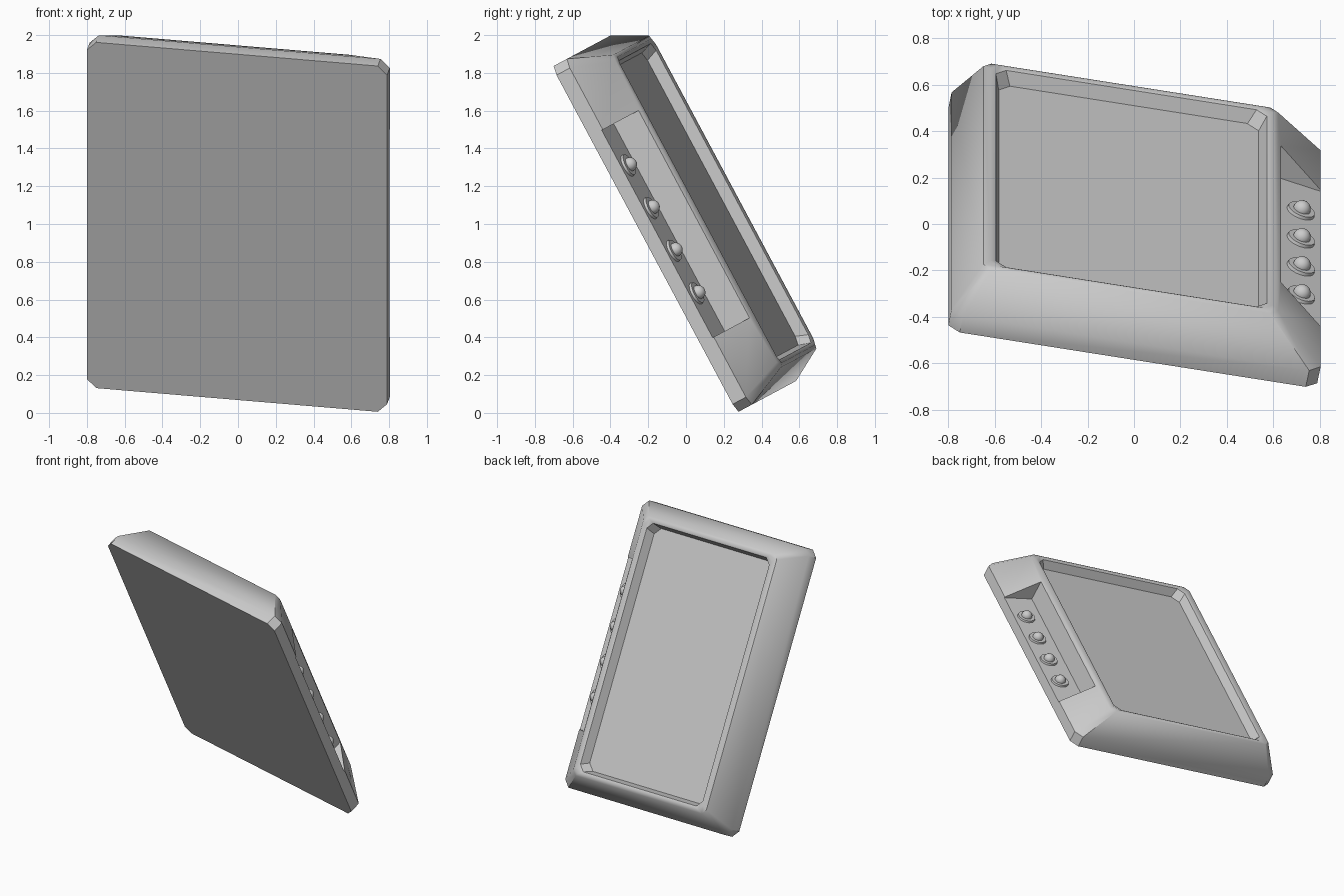
import bpy, bmesh
from math import radians
from mathutils import Matrix

cube = bpy.data.objects.get("Cube")
if cube:
    bpy.data.objects.remove(cube, do_unlink=True)

grey = bpy.data.materials.new("light_grey")
grey.use_nodes = True
grey.diffuse_color = (0.6, 0.6, 0.6, 1)
grey.node_tree.nodes["Principled BSDF"].inputs["Base Color"].default_value = (0.6, 0.6, 0.6, 1)

# Leaning pose of the whole device; parts are built lying flat with the screen up
POSE = (Matrix.Rotation(radians(180), 4, 'Z') @ Matrix.Rotation(radians(61.85), 4, 'X')
        @ Matrix.Rotation(radians(-10.1), 4, 'Y'))


def finish(name, bm, angle=40):
    bmesh.ops.recalc_face_normals(bm, faces=bm.faces)
    mesh = bpy.data.meshes.new(name)
    bm.to_mesh(mesh)
    bm.free()
    mesh.materials.append(grey)
    ob = bpy.data.objects.new(name, mesh)
    bpy.context.collection.objects.link(ob)
    ob.matrix_world = POSE
    smooth(ob, angle)
    return ob


def smooth(ob, angle):
    bpy.ops.object.select_all(action='DESELECT')
    ob.select_set(True)
    bpy.context.view_layer.objects.active = ob
    bpy.ops.object.shade_smooth_by_angle(angle=radians(angle))


def ring(x0, x1, y0, y1, z, cut):
    """Rectangle with clipped corners."""
    return [(x0 + cut, y0, z), (x1 - cut, y0, z), (x1, y0 + cut, z), (x1, y1 - cut, z),
            (x1 - cut, y1, z), (x0 + cut, y1, z), (x0, y1 - cut, z), (x0, y0 + cut, z)]


def loft(rings):
    bm = bmesh.new()
    loops = [[bm.verts.new(p) for p in r] for r in rings]
    for a, b in zip(loops, loops[1:]):
        for i in range(len(a)):
            j = (i + 1) % len(a)
            bm.faces.new((a[i], a[j], b[j], b[i]))
    bm.faces.new(loops[0][::-1])
    bm.faces.new(loops[-1])
    return bm


# Casing: flat back, short rim, sloping sides, rounded crest, screen well
casing = finish("casing", loft([
    ring(-0.735, 0.879, -0.126, 1.95, 0.374, 0.05),
    ring(-0.735, 0.879, -0.126, 1.95, 0.455, 0.05),
    ring(-0.515, 0.775, -0.025, 1.853, 0.65, 0.035),
    ring(-0.49, 0.745, -0.005, 1.833, 0.66, 0.04),
    ring(-0.465, 0.72, 0.015, 1.812, 0.65, 0.045),
    ring(-0.434, 0.69, 0.042, 1.785, 0.57, 0.05),
]))

# Button recess cut into the wide sloping side
profile = [(-0.53, 0.485), (-0.53, 0.8), (-0.95, 0.8), (-0.95, 0.41)]
cutter = finish("recess_cutter", loft([[(x, y, z) for x, z in profile] for y in (0.285, 1.53)]))
cutter.hide_render = True
cut = casing.modifiers.new("recess", 'BOOLEAN')
cut.operation = 'DIFFERENCE'
cut.solver = 'EXACT'
cut.object = cutter
bpy.context.view_layer.objects.active = casing
bpy.ops.object.modifier_apply(modifier="recess")
bpy.data.objects.remove(cutter, do_unlink=True)
smooth(casing, 65)

# Screen panel
finish("screen", loft([ring(-0.44, 0.696, 0.036, 1.791, z, 0.05) for z in (0.565, 0.588)]))

# Four domed buttons with flat collars
for i in range(4):
    place = (Matrix.Translation((-0.645, 0.532 + 0.256 * i, 0.456))
             @ Matrix.Rotation(radians(-10.4), 4, 'Y'))
    bm = bmesh.new()
    bmesh.ops.create_cone(bm, cap_ends=True, segments=24, radius1=0.066, radius2=0.06,
                          depth=0.03, matrix=place @ Matrix.Translation((0, 0, 0.007)))
    finish(f"button_collar_{i + 1}", bm)
    bm = bmesh.new()
    bmesh.ops.create_uvsphere(bm, u_segments=24, v_segments=12, radius=0.038,
                              matrix=place @ Matrix.Translation((0, 0, 0.024)))
    finish(f"button_{i + 1}", bm)
